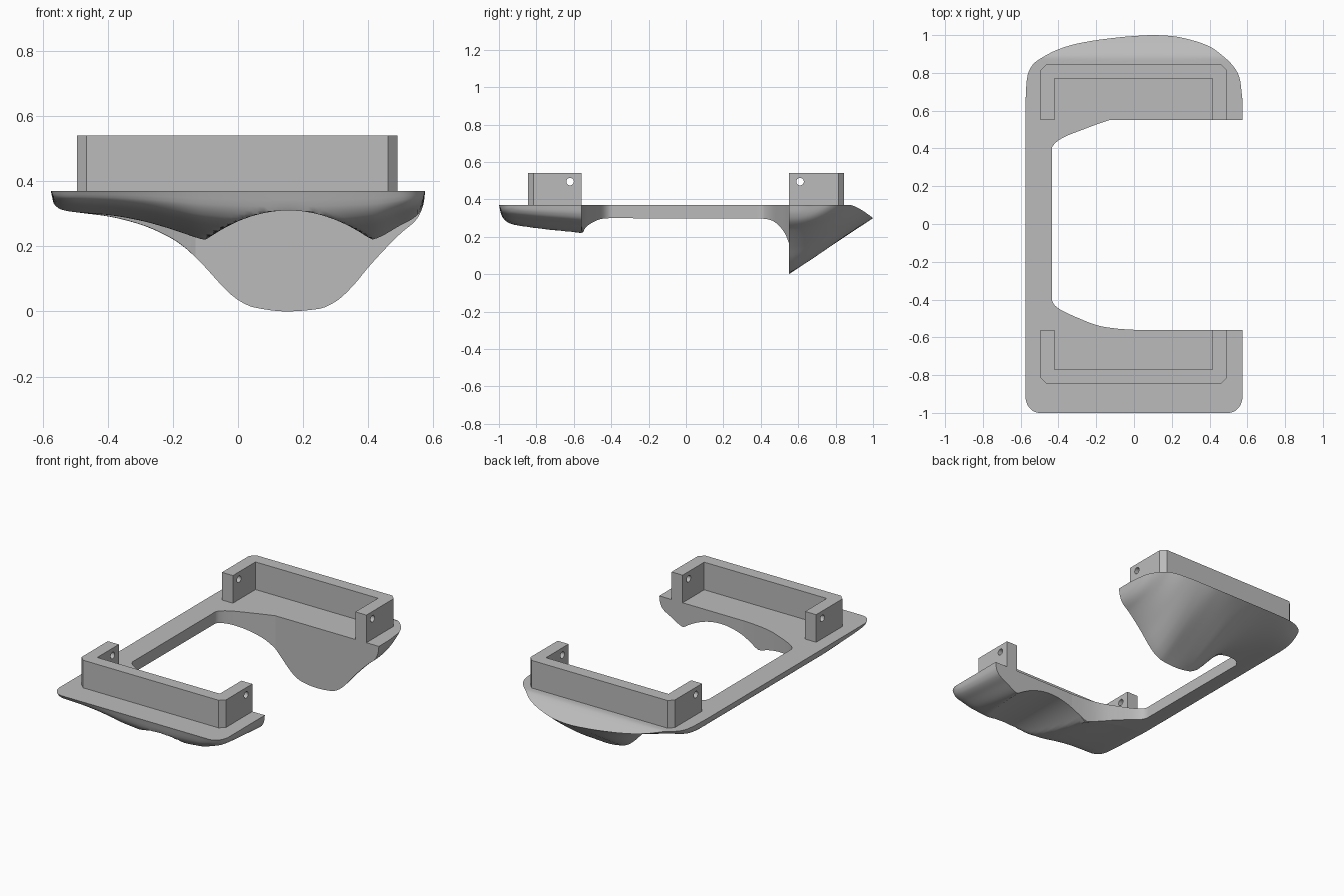
import bpy, bmesh, math

cube = bpy.data.objects.get("Cube")
if cube:
    bpy.data.objects.remove(cube, do_unlink=True)

grey = bpy.data.materials.new("plain_grey")
grey.use_nodes = True
colour = (0.5, 0.5, 0.5, 1)
grey.diffuse_color = colour
grey.node_tree.nodes["Principled BSDF"].inputs["Base Color"].default_value = colour

TOP, HALF = 0.37, 0.575
FRONT_Y, BACK_Y = -0.56, 0.55


def curve(*pts):
    """Smooth monotone interpolation through (x, value) points."""
    n = len(pts)
    d = [(pts[i + 1][1] - pts[i][1]) / (pts[i + 1][0] - pts[i][0]) for i in range(n - 1)]
    m = [d[0]]
    for a, b in zip(d, d[1:]):
        m.append(2 * a * b / (a + b) if a * b > 0 else 0)
    m.append(d[-1])

    def f(x):
        x = min(max(x, pts[0][0]), pts[-1][0])
        i = 0
        while i < n - 2 and x > pts[i + 1][0]:
            i += 1
        h = pts[i + 1][0] - pts[i][0]
        t = (x - pts[i][0]) / h
        s = t * t * (3 - 2 * t)
        return (pts[i][1] * (1 - s) + pts[i + 1][1] * s
                + h * t * (1 - t) * (m[i] * (1 - t) - m[i + 1] * t))
    return f


def finish(name, bm, smooth=True):
    bmesh.ops.remove_doubles(bm, verts=bm.verts, dist=0.0002)
    bmesh.ops.recalc_face_normals(bm, faces=bm.faces)
    mesh = bpy.data.meshes.new(name)
    bm.to_mesh(mesh)
    bm.free()
    mesh.materials.append(grey)
    obj = bpy.data.objects.new(name, mesh)
    bpy.context.collection.objects.link(obj)
    if smooth:
        bpy.ops.object.select_all(action='DESELECT')
        obj.select_set(True)
        bpy.context.view_layer.objects.active = obj
        bpy.ops.object.shade_smooth_by_angle(angle=math.radians(35))
    return obj


def loft(name, loops):
    """Join closed loops of points into a skin."""
    bm = bmesh.new()
    rows = [[bm.verts.new(p) for p in loop] for loop in loops]
    for a, b in zip(rows, rows[1:]):
        for i in range(len(a)):
            j = (i + 1) % len(a)
            bm.faces.new((a[i], a[j], b[j], b[i]))
    return finish(name, bm)


# Depth of the underside below the flat top, across the width
front_bulge = curve((-HALF, 0), (-.565, .04), (-.54, .058), (-.5, .065), (-.4, .073),
                    (-.3, .09), (-.2, .118), (-.1, .15), (.15, .18), (.41, .15),
                    (.5, .105), (.55, .075), (.57, .04), (HALF, 0))
back_bell = curve((-HALF, 0), (-.565, .04), (-.54, .058), (-.5, .065), (-.4, .078),
                  (-.3, .103), (-.2, .148), (-.15, .185), (-.1, .235), (-.05, .29),
                  (0, .335), (.05, .358), (.15, .37), (.25, .362), (.3, .34),
                  (.35, .295), (.4, .235), (.45, .18), (.5, .13), (.55, .085),
                  (.57, .04), (HALF, 0))


def arch(x):
    return .06 + .09 * ((x - .155) / .255) ** 2


# Plan outlines of the outer edges
back_edge = curve((-HALF, .62), (-.57, .74), (-.56, .8), (-.53, .85), (-.48, .885),
                  (-.4, .925), (-.3, .955), (-.15, .98), (0, .995), (.1, 1),
                  (.2, .995), (.3, .975), (.4, .94), (.47, .89), (.53, .83),
                  (.56, .77), (HALF, .65))
front_fade = curve((0, 1), (.77, .68), (.886, .57), (.966, .33), (1, 0))


def front_edge(x):
    over = max(0, abs(x) - .5) / .075
    return -.91 - .09 * math.sqrt(max(0, 1 - over ** 2))


def front_heights(x, y, v):
    return TOP, TOP - min(front_bulge(x) * front_fade(v), arch(x))


def back_top(y):
    return TOP - .07 * max(0, (y - .88) / .12) ** 1.35


def back_heights(x, y, v):
    lip = back_top(back_edge(x))
    power = 1 + 4 * ((x - .13) / .7) ** 2
    low = lip + (TOP - back_bell(x) - lip) * (1 - v ** power)
    return back_top(y), min(low, back_top(y))


def pad(name, inner_y, edge, heights, columns=90, steps=28):
    loops = []
    for c in range(columns + 1):
        x = -HALF * math.cos(math.pi * c / columns)
        upper, lower = [], []
        for s in range(steps + 1):
            v = math.sin(math.pi / 2 * s / steps)
            y = inner_y + (edge(x) - inner_y) * v
            high, low = heights(x, y, v)
            upper.append((x, y, high))
            lower.append((x, y, low))
        loops.append(upper + lower[::-1])
    return loft(name, loops)


pad("front_pad", FRONT_Y, front_edge, front_heights)
pad("back_pad", BACK_Y, back_edge, back_heights)

# Side strap that flares into both pads
inner_edge = curve((FRONT_Y, 0), (-.555, -.08), (-.54, -.18), (-.5, -.29), (-.45, -.395),
                   (-.43, -.42), (-.4, -.435), (.4, -.435), (.43, -.415), (.46, -.37),
                   (.5, -.27), (.53, -.19), (BACK_Y, -.13))
strap = []
ROWS, ACROSS = 90, 30
for r in range(ROWS + 1):
    y = (FRONT_Y + BACK_Y) / 2 - (BACK_Y - FRONT_Y) / 2 * math.cos(math.pi * r / ROWS)
    mix = (y - FRONT_Y) / (BACK_Y - FRONT_Y)
    upper, lower = [], []
    for c in range(ACROSS + 1):
        x = -HALF + (inner_edge(y) + HALF) * (c / ACROSS) ** 2
        depth = min(front_bulge(x), arch(x)) * (1 - mix) + back_bell(x) * mix
        upper.append((x, y, TOP))
        lower.append((x, y, TOP - depth))
    strap.append(upper + lower[::-1])
loft("side_strap", strap)


# U-shaped brackets with a pin hole through both arms
def bracket(name, side, inner_y):
    left, right, outer, cut = -.495, .49, .845, .03
    plan = [(left, inner_y), (left, outer - cut), (left + cut, outer), (right - cut, outer),
            (right, outer - cut), (right, inner_y), (.415, inner_y), (.415, .77),
            (-.42, .77), (-.42, inner_y)]
    bm = bmesh.new()
    face = bm.faces.new([bm.verts.new((x, y * side, TOP)) for x, y in plan])
    up = bmesh.ops.extrude_face_region(bm, geom=[face])["geom"]
    for v in up:
        if isinstance(v, bmesh.types.BMVert):
            v.co.z = .54
    obj = finish(name, bm, smooth=False)

    bpy.ops.mesh.primitive_cylinder_add(vertices=24, radius=.02, depth=2,
                                        location=(0, side * (inner_y + .06), .495),
                                        rotation=(0, math.pi / 2, 0))
    cutter = bpy.context.object
    cutter.name = name + "_hole_cutter"
    cutter.data.materials.append(grey)
    mod = obj.modifiers.new("pin_hole", 'BOOLEAN')
    mod.operation = 'DIFFERENCE'
    mod.solver = 'EXACT'
    mod.object = cutter
    bpy.ops.object.select_all(action='DESELECT')
    obj.select_set(True)
    bpy.context.view_layer.objects.active = obj
    bpy.ops.object.modifier_apply(modifier=mod.name)
    bpy.data.objects.remove(cutter, do_unlink=True)


bracket("front_bracket", -1, -FRONT_Y)
bracket("back_bracket", 1, BACK_Y)
